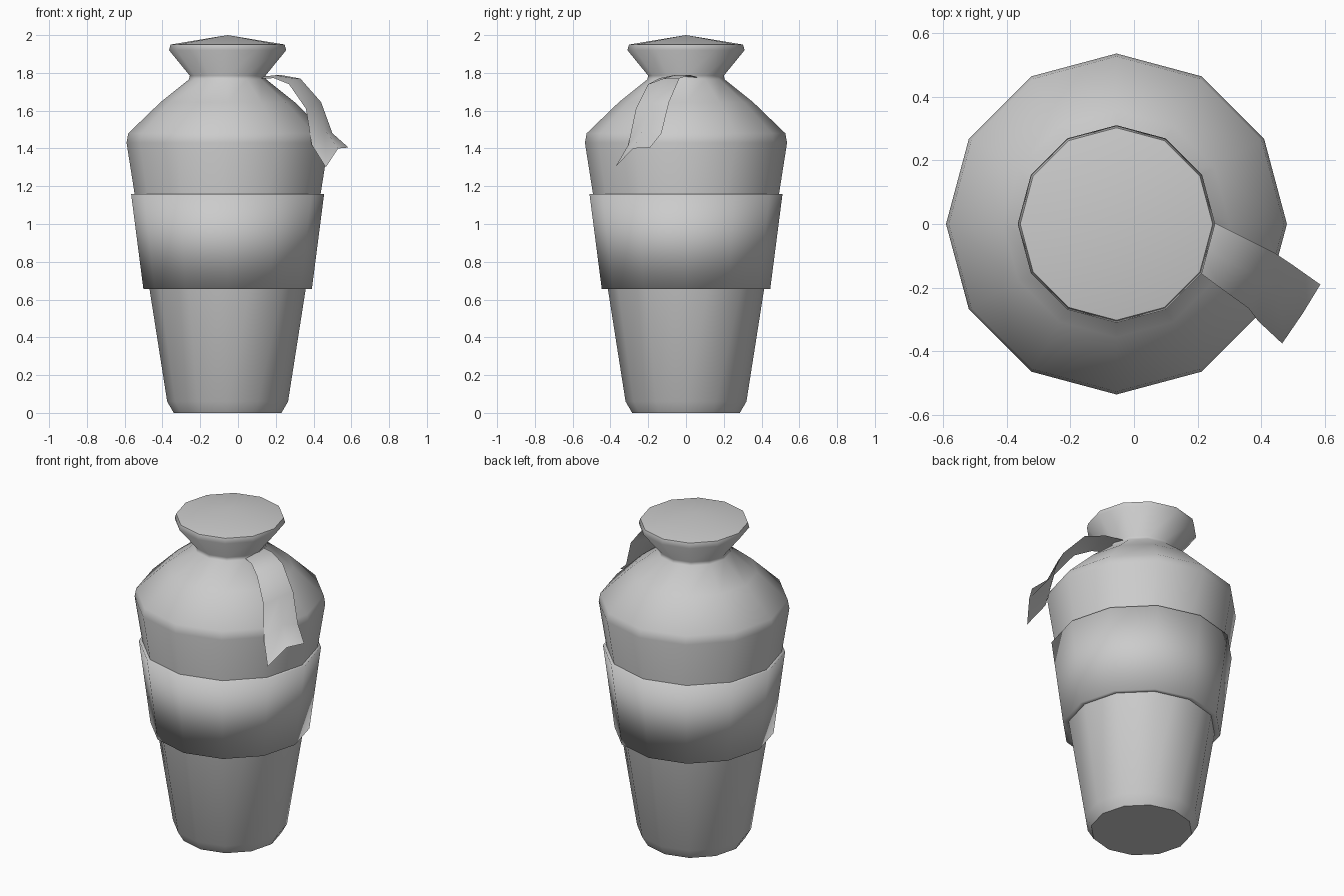
import bpy, bmesh
from math import cos, sin, pi, radians

if "Cube" in bpy.data.objects:
    bpy.data.objects.remove(bpy.data.objects["Cube"])

SIDES = 12
CX = -0.055  # axis of the jar


def make_object(name, bm, angle=None):
    bmesh.ops.remove_doubles(bm, verts=bm.verts, dist=1e-5)
    mesh = bpy.data.meshes.new(name)
    bm.to_mesh(mesh)
    bm.free()
    ob = bpy.data.objects.new(name, mesh)
    bpy.context.collection.objects.link(ob)
    bpy.ops.object.select_all(action='DESELECT')
    ob.select_set(True)
    bpy.context.view_layer.objects.active = ob
    if angle is None:
        bpy.ops.object.shade_smooth()
    else:
        bpy.ops.object.shade_smooth_by_angle(angle=angle)
    return ob


def lathe(name, profile, angle=None, closed=False):
    """Revolve (radius, z) points, listed bottom to top on the outside."""
    bm = bmesh.new()
    rings = []
    for r, z in profile:
        if r == 0:
            rings.append([bm.verts.new((CX, 0, z))] * SIDES)
        else:
            rings.append([bm.verts.new((CX + r * cos(2 * pi * i / SIDES),
                                        r * sin(2 * pi * i / SIDES), z))
                          for i in range(SIDES)])
    pairs = list(zip(rings, rings[1:]))
    if closed:
        pairs.append((rings[-1], rings[0]))
    for lo, hi in pairs:
        for i in range(SIDES):
            j = (i + 1) % SIDES
            bm.faces.new(dict.fromkeys((lo[i], lo[j], hi[j], hi[i])))
    return make_object(name, bm, angle)


# Jar body with flared mouth and shallow conical cover
lathe("jar_body", [(0, 0), (0.285, 0), (0.32, 0.06), (0.535, 1.43),
                   (0.526, 1.48), (0.355, 1.645), (0.205, 1.765),
                   (0.2, 1.785), (0.31, 1.92), (0.302, 1.95), (0, 2.0)],
      angle=radians(58))

# Wide band around the belly, rims turned in to the jar
lathe("belly_band", [(0.408, 0.66), (0.446, 0.656), (0.511, 1.16), (0.485, 1.16)])

# Ribbon hanging from the neck: rows of inner edge, middle, outer edge
rows = [
    [(0.13, 0.065, 1.775), (0.13, -0.02, 1.78), (0.12, -0.10, 1.77)],
    [(0.22, 0.02, 1.79), (0.20, -0.06, 1.788), (0.19, -0.14, 1.772)],
    [(0.33, -0.035, 1.77), (0.30, -0.12, 1.77), (0.27, -0.20, 1.74)],
    [(0.44, -0.09, 1.645), (0.41, -0.175, 1.64), (0.36, -0.265, 1.61)],
    [(0.50, -0.13, 1.48), (0.46, -0.225, 1.50), (0.39, -0.305, 1.42)],
    [(0.585, -0.19, 1.405), (0.53, -0.28, 1.40), (0.465, -0.375, 1.30)],
]
bm = bmesh.new()
grid = [[bm.verts.new(p) for p in row] for row in rows]
for a, b in zip(grid, grid[1:]):
    for k in range(2):
        bm.faces.new((a[k], a[k + 1], b[k + 1], b[k]))
make_object("neck_ribbon", bm)
